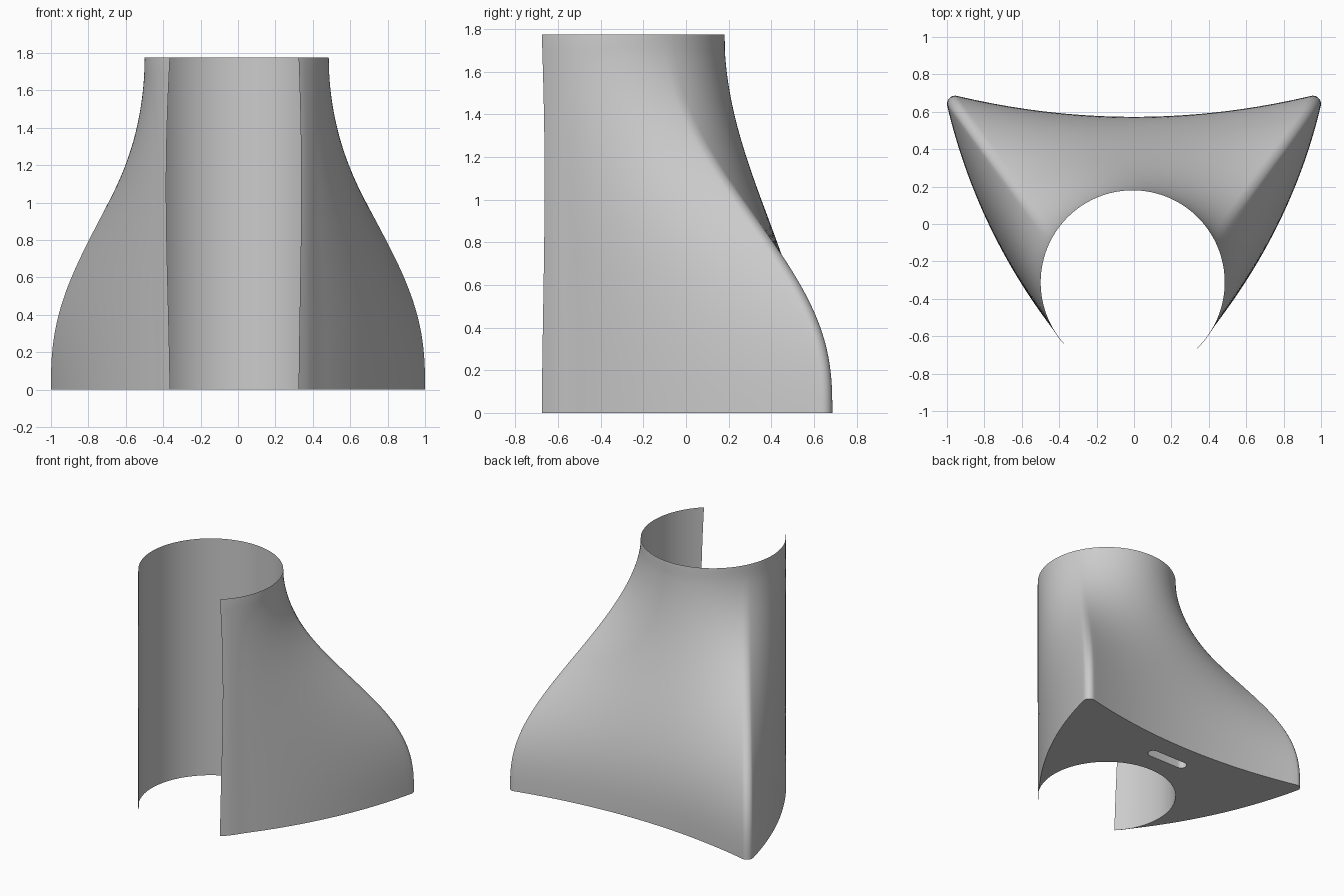
import bpy, bmesh
from math import sin, cos, pi, radians, hypot
from mathutils import Vector

if "Cube" in bpy.data.objects:
    bpy.data.objects.remove(bpy.data.objects["Cube"], do_unlink=True)

grey = bpy.data.materials.new("light_grey")
grey.use_nodes = True
colour = (0.6, 0.6, 0.6, 1)
grey.diffuse_color = colour
grey.node_tree.nodes["Principled BSDF"].inputs["Base Color"].default_value = colour

HEIGHT, RADIUS, LEVELS = 1.775, 0.492, 48
CENTRE = Vector((-0.007, -0.312))
SIDE, FILLET, BACK = 32, 10, 48      # outline segments per stretch
RIDGE = 28                           # degrees where each corner ridge meets the collar


def on_circle(deg, r=RADIUS, c=CENTRE):
    return c + Vector((cos(radians(deg)), sin(radians(deg)))) * r


def lerp(a, b, s):
    return a + (b - a) * s


def tip_angles(t):
    """Angles of the two front edges, drawn slightly open near mid height."""
    bump = sin(pi * t ** 1.4)
    return -47.7 + 2.2 * bump, 223.5 - 3.5 * bump


def half_outline(tip):
    """Base outline from a front tip round the corner, on the +x side."""
    corner = Vector((0.956, 0.642))
    start = on_circle(-13, 0.044, corner)
    control = Vector((0.83, -0.08))
    pts = []
    for i in range(SIDE):
        s = i / SIDE
        pts.append(tip * (1 - s) ** 2 + control * 2 * s * (1 - s) + start * s * s)
    pts += [on_circle(lerp(-13, 104, i / FILLET), 0.044, corner) for i in range(FILLET + 1)]
    return pts


def base_outline():
    right, left = (on_circle(a) for a in tip_angles(0))
    first = half_outline(right)
    last = [Vector((-p.x, p.y)) for p in half_outline(Vector((-left.x, left.y)))][::-1]
    end = first[-1]
    back = []
    for i in range(1, BACK):
        x = lerp(end.x, -end.x, i / BACK)
        back.append(Vector((x, lerp(0.573, end.y, (x / end.x) ** 2))))
    return first + back + last


def collar_angles(t):
    """Angles on the round collar matching the base outline points."""
    a, b = tip_angles(t)
    lo, hi = RIDGE - 3, RIDGE + 3
    angles = [lerp(a, lo, i / SIDE) for i in range(SIDE)]
    angles += [lerp(lo, hi, i / FILLET) for i in range(FILLET)]
    angles += [lerp(hi, 180 - hi, i / BACK) for i in range(BACK)]
    angles += [lerp(180 - hi, 180 - lo, i / FILLET) for i in range(FILLET)]
    angles += [lerp(180 - lo, b, i / SIDE) for i in range(SIDE + 1)]
    return angles


# Flared body: outer loft from the three-cornered base to the round collar
bm = bmesh.new()
base = base_outline()
outer, inner = [], []
for level in range(LEVELS + 1):
    t = level / LEVELS
    flow = t * t * (3 - 2 * t - 3 * (1 - t) ** 4)
    angles = collar_angles(t)
    out_row, in_row = [], []
    for i, deg in enumerate(angles):
        wall = on_circle(deg)
        p = lerp(base[i], wall, flow)
        d = p - CENTRE
        tip = i in (0, len(angles) - 1)
        if tip or level == LEVELS:
            p = wall
        elif d.length < RADIUS + 0.002:
            p = CENTRE + d.normalized() * (RADIUS + 0.002)
        vert = bm.verts.new((wall.x, wall.y, t * HEIGHT))
        in_row.append(vert)
        shared = tip or level == LEVELS
        out_row.append(vert if shared else bm.verts.new((p.x, p.y, t * HEIGHT)))
    outer.append(out_row)
    inner.append(in_row)

for rows, flip in ((outer, False), (inner, True)):
    for low, high in zip(rows, rows[1:]):
        for i in range(len(low) - 1):
            quad = [low[i], low[i + 1], high[i + 1], high[i]]
            bm.faces.new(quad[::-1] if flip else quad)

# Flat underside
bm.faces.new(outer[0][::-1] + inner[0][1:-1])
bmesh.ops.recalc_face_normals(bm, faces=bm.faces)
mesh = bpy.data.meshes.new("flared_body")
bm.to_mesh(mesh)
bm.free()
body = bpy.data.objects.new("flared_body", mesh)
bpy.context.collection.objects.link(body)
mesh.materials.append(grey)

# Rounded slot in the underside
bm = bmesh.new()
loop = []
for side in (1, -1):
    for i in range(13):
        p = on_circle(lerp(-90, 90, i / 12), 0.04, Vector((0.13, 0)))
        loop.append(bm.verts.new((side * p.x, 0.37 + side * p.y, -0.1)))
cap = bm.faces.new(loop)
grown = bmesh.ops.extrude_face_region(bm, geom=[cap])
bmesh.ops.translate(bm, vec=(0, 0, 0.4),
                    verts=[g for g in grown["geom"] if isinstance(g, bmesh.types.BMVert)])
bmesh.ops.recalc_face_normals(bm, faces=bm.faces)
slot_mesh = bpy.data.meshes.new("slot_cutter")
bm.to_mesh(slot_mesh)
bm.free()
slot_mesh.materials.append(grey)
cutter = bpy.data.objects.new("slot_cutter", slot_mesh)
bpy.context.collection.objects.link(cutter)
cutter.hide_render = True

bpy.ops.object.select_all(action="DESELECT")
body.select_set(True)
bpy.context.view_layer.objects.active = body
cut = body.modifiers.new("slot", "BOOLEAN")
cut.operation, cut.solver, cut.object = "DIFFERENCE", "EXACT", cutter
bpy.ops.object.modifier_apply(modifier=cut.name)
bpy.data.objects.remove(cutter, do_unlink=True)
bpy.ops.object.shade_smooth_by_angle(angle=radians(35))
